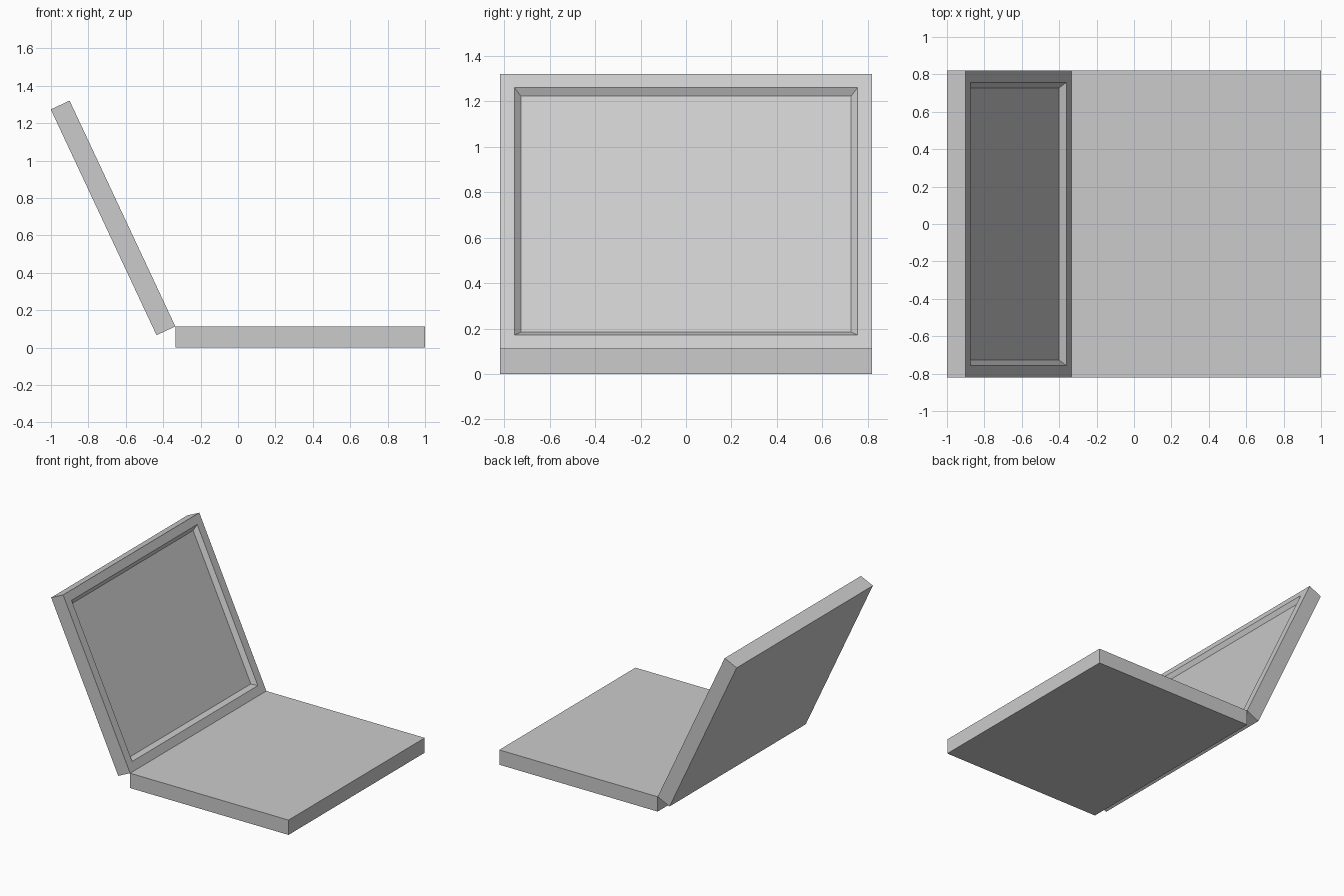
import bpy, bmesh, math
from mathutils import Matrix, Vector

if "Cube" in bpy.data.objects:
    bpy.data.objects.remove(bpy.data.objects["Cube"])

WIDTH, LENGTH, THICK = 1.64, 1.335, 0.113
HINGE = Vector((-0.335, 0, THICK))
TILT = math.radians(25.1)


def slab(name, length, thick, matrix, recess=None):
    """Slab from local x = 0 to length, top at z = 0, with an optional bevelled recess."""
    bm = bmesh.new()
    bmesh.ops.create_cube(bm, size=1, matrix=Matrix.Translation((length / 2, 0, -thick / 2))
                          @ Matrix.Diagonal((length, WIDTH, thick, 1)))
    if recess:
        border, slope, depth = recess
        bm.normal_update()
        top = max(bm.faces, key=lambda f: f.normal.z)
        bmesh.ops.inset_region(bm, faces=[top], thickness=border, use_even_offset=True)
        bmesh.ops.inset_region(bm, faces=[top], thickness=slope, use_even_offset=True)
        bmesh.ops.translate(bm, verts=top.verts, vec=(0, 0, -depth))
    bm.transform(matrix)
    bmesh.ops.recalc_face_normals(bm, faces=bm.faces)
    mesh = bpy.data.meshes.new(name)
    bm.to_mesh(mesh)
    bm.free()
    obj = bpy.data.objects.new(name, mesh)
    bpy.context.collection.objects.link(obj)
    return obj


# Flat base
slab("base", LENGTH, THICK, Matrix.Translation(HINGE))

# Leaning screen lid with a recessed, sloped-edge panel
lean = Matrix.Rotation(-(math.pi / 2 + TILT), 4, 'Y')
flip = Matrix.Rotation(math.pi, 4, 'X')  # recess faces the base
slab("screen_lid", LENGTH - 0.002, 0.111, Matrix.Translation(HINGE) @ lean @ flip,
     recess=(0.064, 0.029, 0.029))
